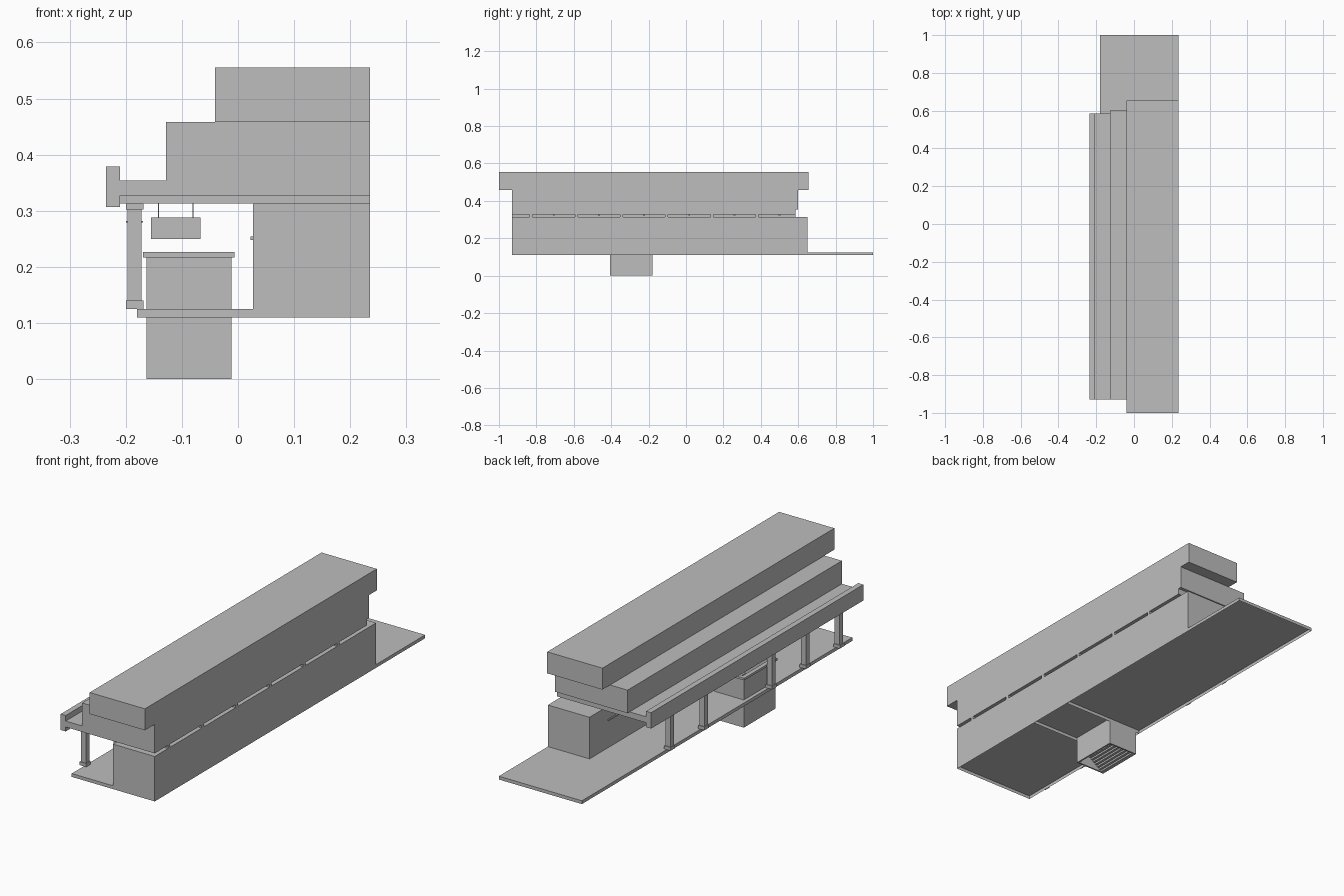
import bpy
import bmesh

cube = bpy.data.objects.get("Cube")
if cube:
    bpy.data.objects.remove(cube, do_unlink=True)

grey = bpy.data.materials.new("light_grey")
grey.use_nodes = True
colour = (0.515, 0.515, 0.515, 1)
grey.diffuse_color = colour
grey.node_tree.nodes["Principled BSDF"].inputs["Base Color"].default_value = colour


def boxes(name, spans, open_bottom=False):
    """One object made of boxes, each given as (x range, y range, z range)."""
    bm = bmesh.new()
    for xs, ys, zs in spans:
        verts = bmesh.ops.create_cube(bm, size=1)["verts"]
        for v in verts:
            v.co = [r[0] if c < 0 else r[1] for c, r in zip(v.co, (xs, ys, zs))]
        if open_bottom:
            under = [f for f in verts[0].link_faces]
            under = {f for v in verts for f in v.link_faces
                     if all(abs(w.co.z - zs[0]) < 1e-6 for w in f.verts)}
            bmesh.ops.delete(bm, geom=list(under), context="FACES_ONLY")
    bmesh.ops.recalc_face_normals(bm, faces=bm.faces)
    mesh = bpy.data.meshes.new(name)
    bm.to_mesh(mesh)
    bm.free()
    mesh.materials.append(grey)
    obj = bpy.data.objects.new(name, mesh)
    bpy.context.collection.objects.link(obj)
    return obj


BACK_X = 0.235                 # plane of the long rear wall
FRONT, WALL_END = -0.93, 0.65
STAIR_X, STAIR_Y = (-0.163, -0.012), (-0.405, -0.18)
FLOOR_Z = 0.125

# Platform floor, hollow underneath, with an opening for the stairwell
slab = (0.11, FLOOR_Z)
boxes("platform_floor", [
    ((-0.18, BACK_X), (FRONT, STAIR_Y[0]), slab),
    ((STAIR_X[1], BACK_X), STAIR_Y, slab),
    ((-0.18, STAIR_X[0]), STAIR_Y, slab),
    ((-0.18, BACK_X), (STAIR_Y[1], 1.0), slab),
], open_bottom=True)

# Solid building volumes, from wall to top storey
boxes("rear_hall", [((0.027, BACK_X), (FRONT, WALL_END), (FLOOR_Z, 0.313))])
boxes("canopy_roof", [((-0.21, BACK_X), (FRONT, 0.585), (0.327, 0.354))])
boxes("canopy_fascia", [((-0.235, -0.21), (FRONT, 0.585), (0.307, 0.379))])
boxes("middle_storey", [((-0.128, BACK_X), (FRONT, 0.60), (0.354, 0.458))])
boxes("top_storey", [((-0.041, BACK_X), (-1.0, 0.655), (0.458, 0.555))])

# Cross beams carrying the canopy, with lamps between them
beam_ys = [-0.828 + 0.2415 * i for i in range(6)]
boxes("canopy_beams", [((-0.21, BACK_X), (y - 0.008, y + 0.008), (0.313, 0.327))
                       for y in beam_ys])
boxes("ceiling_lamps", [((-0.1, -0.02), (y + 0.116, y + 0.126), (0.322, 0.327))
                        for y in beam_ys])

# Columns with base, capital and a small plate; none stands at the stair entry
for i, y in enumerate(beam_ys):
    if i == 3:
        continue
    boxes(f"column_{i + 1}", [
        ((-0.197, -0.172), (y - 0.0125, y + 0.0125), (0.14, 0.302)),
        ((-0.2, -0.168), (y - 0.016, y + 0.016), (FLOOR_Z, 0.14)),
        ((-0.2, -0.168), (y - 0.016, y + 0.016), (0.302, 0.313)),
        ((-0.2, -0.169), (y - 0.008, y + 0.008), (0.279, 0.282)),
    ])

# Stairwell: walls below the floor, parapet above it on three sides
t = 0.007
x0, x1 = STAIR_X
y0, y1 = STAIR_Y
boxes("stairwell_walls", [
    ((x0, x1), (y0, y0 + t), (0, 0.217)),
    ((x0, x1), (y1 - t, y1), (0, 0.217)),
    ((x0, x0 + t), (y0 + t, y1 - t), (0, 0.217)),
    ((x1 - t, x1), (y0 + t, y1 - t), (0, FLOOR_Z)),
])
cap = (0.217, 0.227)
o = 0.006
boxes("parapet_cap", [
    ((x0 - o, x1 + o), (y0 - o, y0 + t + o), cap),
    ((x0 - o, x1 + o), (y1 - t - o, y1 + o), cap),
    ((x0 - o, x0 + t + o), (y0 + t + o, y1 - t - o), cap),
])

# Steps rising from the low side to the platform
steps = 12
run = (x1 - x0 - 2 * t) / steps
boxes("stair_steps", [
    ((x0 + t + i * run, x0 + t + (i + 1) * run), (y0 + t, y1 - t),
     (0.008 * i, 0.008 * i + 0.018)) for i in range(steps)])

# Hanging sign by the stairs
boxes("hanging_sign", [((-0.155, -0.067), (-0.163, -0.147), (0.25, 0.288))])
boxes("sign_rods", [((x - 0.001, x + 0.001), (-0.156, -0.154), (0.288, 0.327))
                    for x in (-0.142, -0.08)])

# Slim rail on the hall wall
boxes("wall_rail", [((0.022, 0.027), (0.44, 0.52), (0.248, 0.254))])
